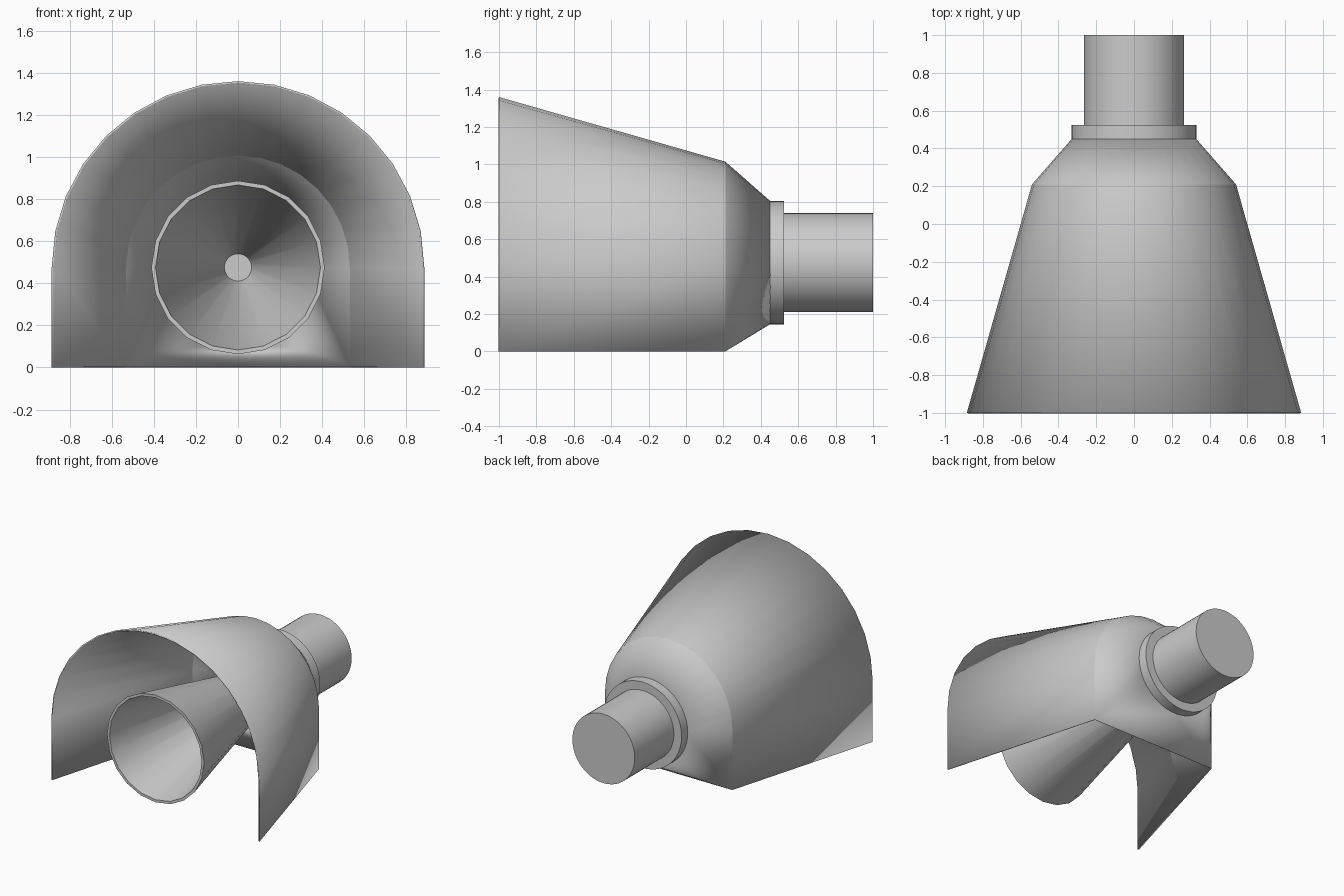
import bpy
import bmesh
from math import sin, cos, pi, radians

cube = bpy.data.objects.get("Cube")
if cube:
    bpy.data.objects.remove(cube, do_unlink=True)

AXIS_Z = 0.475     # height of the shared axis
ARC = 16           # segments in the half-round arch

grey = bpy.data.materials.new("light grey")
grey.use_nodes = True
colour = (0.6, 0.6, 0.6, 1)
grey.diffuse_color = colour
grey.node_tree.nodes["Principled BSDF"].inputs["Base Color"].default_value = colour


def finish(name, bm, angle=20):
    """Turn a bmesh into a named, smooth-shaded object."""
    mesh = bpy.data.meshes.new(name)
    bm.to_mesh(mesh)
    bm.free()
    mesh.materials.append(grey)
    obj = bpy.data.objects.new(name, mesh)
    bpy.context.collection.objects.link(obj)
    bpy.ops.object.select_all(action='DESELECT')
    obj.select_set(True)
    bpy.context.view_layer.objects.active = obj
    bpy.ops.object.shade_smooth_by_angle(angle=radians(angle))
    return obj


def circle(bm, radius, y, count, start=0):
    """Points around the axis, anticlockwise as seen from the front."""
    return [bm.verts.new((radius * cos(start + 2 * pi * i / count), y,
                          AXIS_Z + radius * sin(start + 2 * pi * i / count)))
            for i in range(count)]


def arch(bm, radius, y):
    """Straight legs with a half-round top, from right foot to left foot."""
    pts = [(radius, 0)]
    pts += [(radius * cos(pi * i / ARC), AXIS_Z + radius * sin(pi * i / ARC))
            for i in range(ARC + 1)]
    pts.append((-radius, 0))
    return [bm.verts.new((x, y, z)) for x, z in pts]


def lathe(name, profile, count, start=0):
    """Spin (radius, y) points around the axis and cap both ends."""
    bm = bmesh.new()
    rings = [circle(bm, r, y, count, start) for r, y in profile]
    for a, b in zip(rings, rings[1:]):
        for i in range(count):
            j = (i + 1) % count
            bm.faces.new((a[i], b[i], b[j], a[j]))
    bm.faces.new(rings[0])
    bm.faces.new(rings[-1])
    bmesh.ops.recalc_face_normals(bm, faces=bm.faces)
    return finish(name, bm)


# Flared arched hood with an open floor, tapering into the round collar
bm = bmesh.new()
front = arch(bm, 0.885, -1)
back = arch(bm, 0.54, 0.21)
ring = circle(bm, 0.328, 0.452, 2 * ARC)
for i in range(len(front) - 1):
    bm.faces.new((front[i], back[i], back[i + 1], front[i + 1]))
right_foot, left_foot = back[0], back[-1]
shoulder = back[1:-1]
for i in range(ARC):
    bm.faces.new((shoulder[i], ring[i], ring[i + 1], shoulder[i + 1]))
bm.faces.new((right_foot, ring[0], shoulder[0]))
bm.faces.new((shoulder[-1], ring[ARC], left_foot))
# Lower corners fan out from each foot, with a flat triangle between them
quarter = ARC // 2
for k in range(quarter):
    a = ARC + k
    bm.faces.new((left_foot, ring[a], ring[a + 1]))
    b = a + quarter
    bm.faces.new((right_foot, ring[b], ring[(b + 1) % len(ring)]))
bm.faces.new((left_foot, ring[ARC + quarter], right_foot))
hood = finish("hood", bm)
wall = hood.modifiers.new("wall thickness", 'SOLIDIFY')
wall.thickness = 0.01
wall.offset = -1

# Collar and outlet pipe
lathe("collar", [(0.33, 0.45), (0.33, 0.525)], 48)
lathe("outlet_pipe", [(0.265, 0.52), (0.265, 1)], 48)

# Hollow inner cone, opening at the front
lathe("inner_cone", [(0.085, 0.47), (0.412, -1), (0.392, -1), (0.065, 0.44)],
      20, pi / 2)
